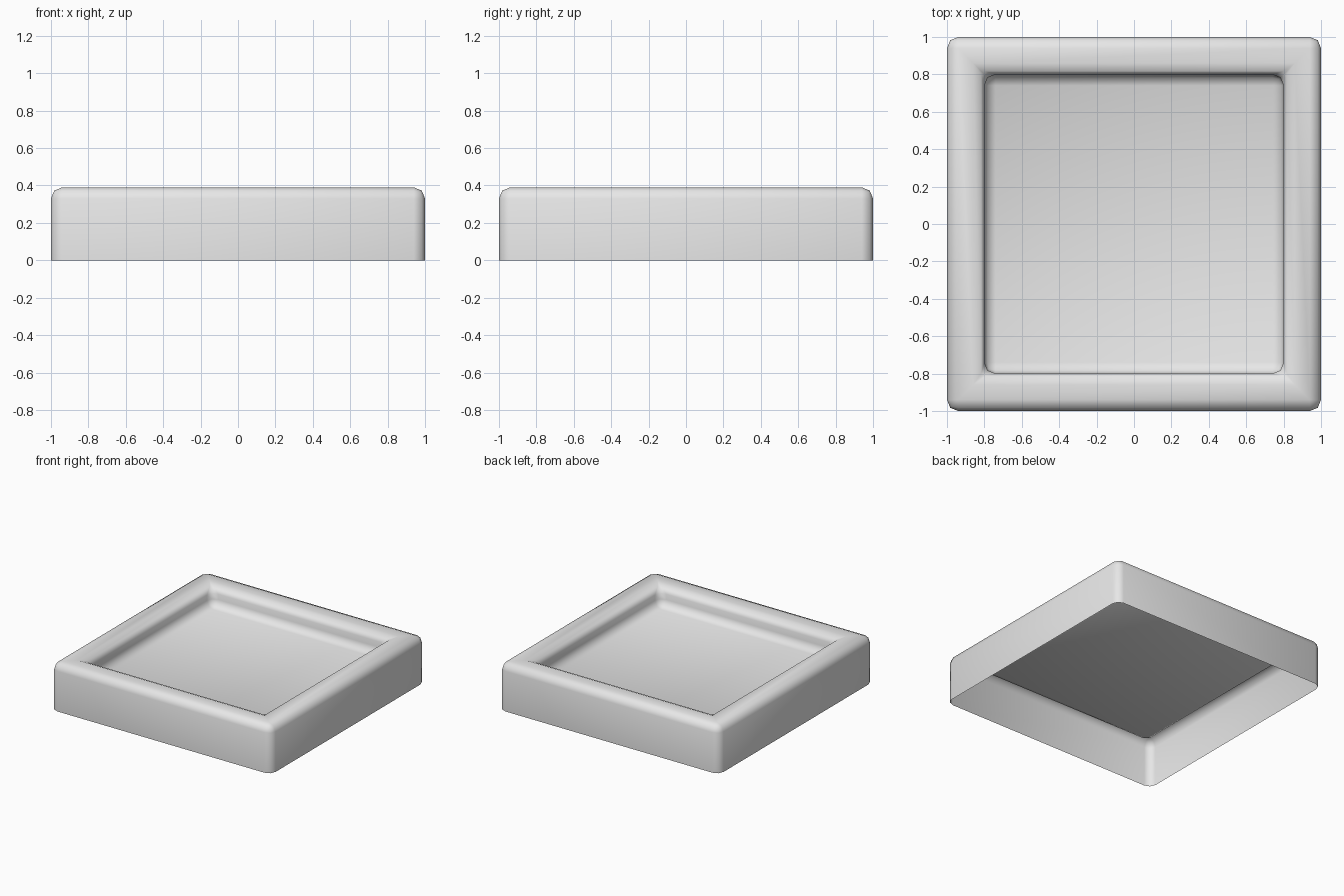
import bpy, bmesh

if "Cube" in bpy.data.objects:
    bpy.data.objects.remove(bpy.data.objects["Cube"])

HEIGHT, FLOOR, RIM, RADIUS = 0.39, 0.225, 0.2, 0.06

mat = bpy.data.materials.new("light grey")
mat.diffuse_color = (0.8, 0.8, 0.8, 1)
mat.use_nodes = True
mat.node_tree.nodes["Principled BSDF"].inputs["Base Color"].default_value = mat.diffuse_color

# Square block, open underneath
bm = bmesh.new()
bmesh.ops.create_cube(bm, size=2)
for v in bm.verts:
    v.co.z = HEIGHT if v.co.z > 0 else 0
bm.faces.ensure_lookup_table()
bottom = min(bm.faces, key=lambda f: f.calc_center_median().z)
bmesh.ops.delete(bm, geom=[bottom], context='FACES_ONLY')

# Sunken floor: inset the top, then extrude it down
top = max(bm.faces, key=lambda f: f.calc_center_median().z)
bmesh.ops.inset_region(bm, faces=[top], thickness=RIM, use_even_offset=True)
ret = bmesh.ops.extrude_discrete_faces(bm, faces=[top])
for v in ret["faces"][0].verts:
    v.co.z = FLOOR

# Round every fold; the open bottom edge and the flat rim mitres stay as they are
bmesh.ops.recalc_face_normals(bm, faces=bm.faces)
if max(bm.faces, key=lambda f: f.calc_center_median().z).normal.z < 0:
    bmesh.ops.reverse_faces(bm, faces=bm.faces)
folds = [e for e in bm.edges if len(e.link_faces) == 2 and e.calc_face_angle(0) > 0.5]
bmesh.ops.bevel(bm, geom=folds, offset=RADIUS, segments=2, profile=0.5,
                affect='EDGES', clamp_overlap=True)
for f in bm.faces:
    f.smooth = True

mesh = bpy.data.meshes.new("tray")
bm.to_mesh(mesh)
bm.free()
mesh.materials.append(mat)
tray = bpy.data.objects.new("tray", mesh)
bpy.context.collection.objects.link(tray)
